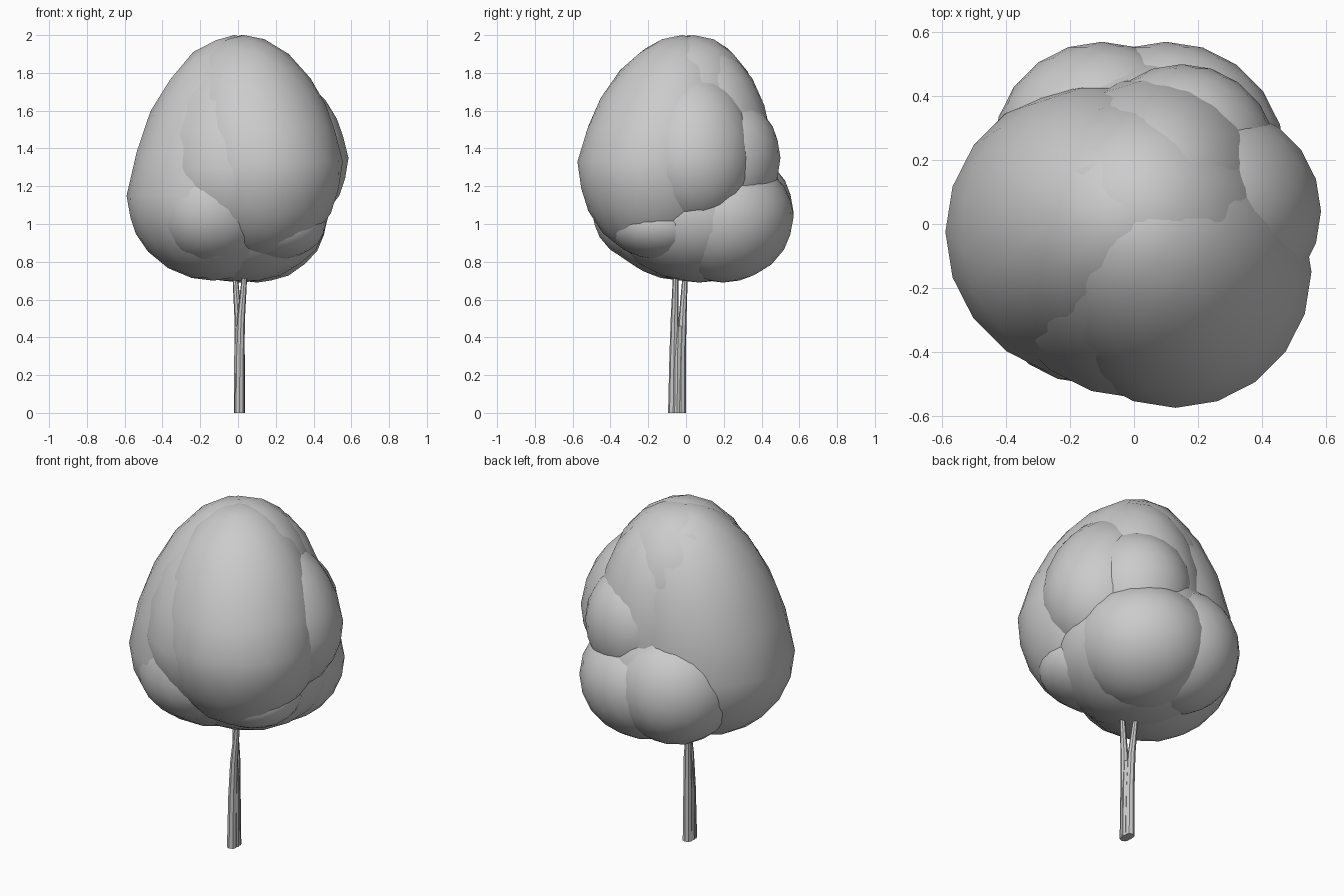
import bpy
import bmesh
from mathutils import Vector

if "Cube" in bpy.data.objects:
    bpy.data.objects.remove(bpy.data.objects["Cube"], do_unlink=True)

GREY = (0.6, 0.6, 0.6, 1.0)
grey = bpy.data.materials.new("plain_grey")
grey.use_nodes = True
grey.diffuse_color = GREY
grey.node_tree.nodes["Principled BSDF"].inputs["Base Color"].default_value = GREY


def add_object(name, bm):
    """Turn a bmesh into a smooth grey object."""
    bmesh.ops.recalc_face_normals(bm, faces=bm.faces[:])
    for face in bm.faces:
        face.smooth = True
    mesh = bpy.data.meshes.new(name)
    bm.to_mesh(mesh)
    bm.free()
    mesh.materials.append(grey)
    obj = bpy.data.objects.new(name, mesh)
    bpy.context.scene.collection.objects.link(obj)
    return obj


def leaf_lobe(name, centre, radius, up, down, lean=(0, 0)):
    """Egg-shaped clump: own height above and below its waist, tip leaning over."""
    bm = bmesh.new()
    bmesh.ops.create_icosphere(bm, subdivisions=3, radius=1)
    for v in bm.verts:
        t = max(v.co.z, 0)
        v.co = Vector((v.co.x * radius + lean[0] * t,
                       v.co.y * radius + lean[1] * t,
                       v.co.z * (up if v.co.z > 0 else down))) + Vector(centre)
    return add_object(name, bm)


def stem(name, path, radii, sides=8):
    """Tapered tube with level rings along a path."""
    bm = bmesh.new()
    rings = []
    for point, r in zip(path, radii):
        ring = bmesh.ops.create_circle(bm, segments=sides, radius=r)["verts"]
        bmesh.ops.translate(bm, verts=ring, vec=point)
        rings.append(ring)
    for low, high in zip(rings, rings[1:]):
        for i in range(sides):
            j = (i + 1) % sides
            bm.faces.new((low[i], low[j], high[j], high[i]))
    bm.faces.new(rings[0])
    bm.faces.new(rings[-1])
    obj = add_object(name, bm)
    bpy.ops.object.select_all(action="DESELECT")
    obj.select_set(True)
    bpy.context.view_layer.objects.active = obj
    bpy.ops.object.shade_smooth_by_angle()


# Tall lobes forming the crown, and a broad one filling the underside
leaf_lobe("crown_lobe_right", (-0.13, -0.025, 1.15), 0.46, 0.85, 0.45, (0.11, 0.045))
leaf_lobe("crown_lobe_front", (0.13, -0.15, 1.33), 0.425, 0.67, 0.52, (-0.1, 0.13))
leaf_lobe("crown_lobe_centre", (0.01, -0.08, 1.3), 0.465, 0.7, 0.5, (0.01, 0.12))
leaf_lobe("crown_lobe_back", (0.07, 0.1, 1.3), 0.365, 0.65, 0.4)
leaf_lobe("underside_lobe", (0.02, 0.07, 1.05), 0.46, 0.5, 0.36)

# Smaller lobes around the sides and the back
leaf_lobe("side_lobe_left", (0.26, 0.04, 1.35), 0.325, 0.46, 0.38, (-0.06, 0))
leaf_lobe("back_lobe_upper", (0.15, 0.2, 1.35), 0.3, 0.33, 0.35)
leaf_lobe("back_lobe_left", (0.1, 0.195, 1.04), 0.375, 0.32, 0.35)
leaf_lobe("back_lobe_right", (-0.1, 0.23, 1.06), 0.34, 0.34, 0.34)
leaf_lobe("low_lobe_front_right", (-0.14, -0.18, 1.08), 0.32, 0.36, 0.3)
leaf_lobe("low_lobe_front_left", (0.2, -0.14, 1.0), 0.265, 0.18, 0.19)

# Trunk of two fused stems that part near the leaves, with a core between them
RADII = (0.027, 0.024, 0.021, 0.014)
stem("trunk_stem_front", [(0.008, -0.068, 0), (0.01, -0.064, 0.3),
                          (0.016, -0.06, 0.5), (0.035, -0.055, 0.73)], RADII)
stem("trunk_stem_back", [(0.008, -0.027, 0), (0.006, -0.025, 0.3),
                         (0.002, -0.018, 0.5), (-0.015, -0.005, 0.72)], RADII)
stem("trunk_core", [(0.008, -0.047, 0), (0.008, -0.045, 0.3),
                    (0.009, -0.04, 0.46)], (0.029, 0.028, 0.022))
